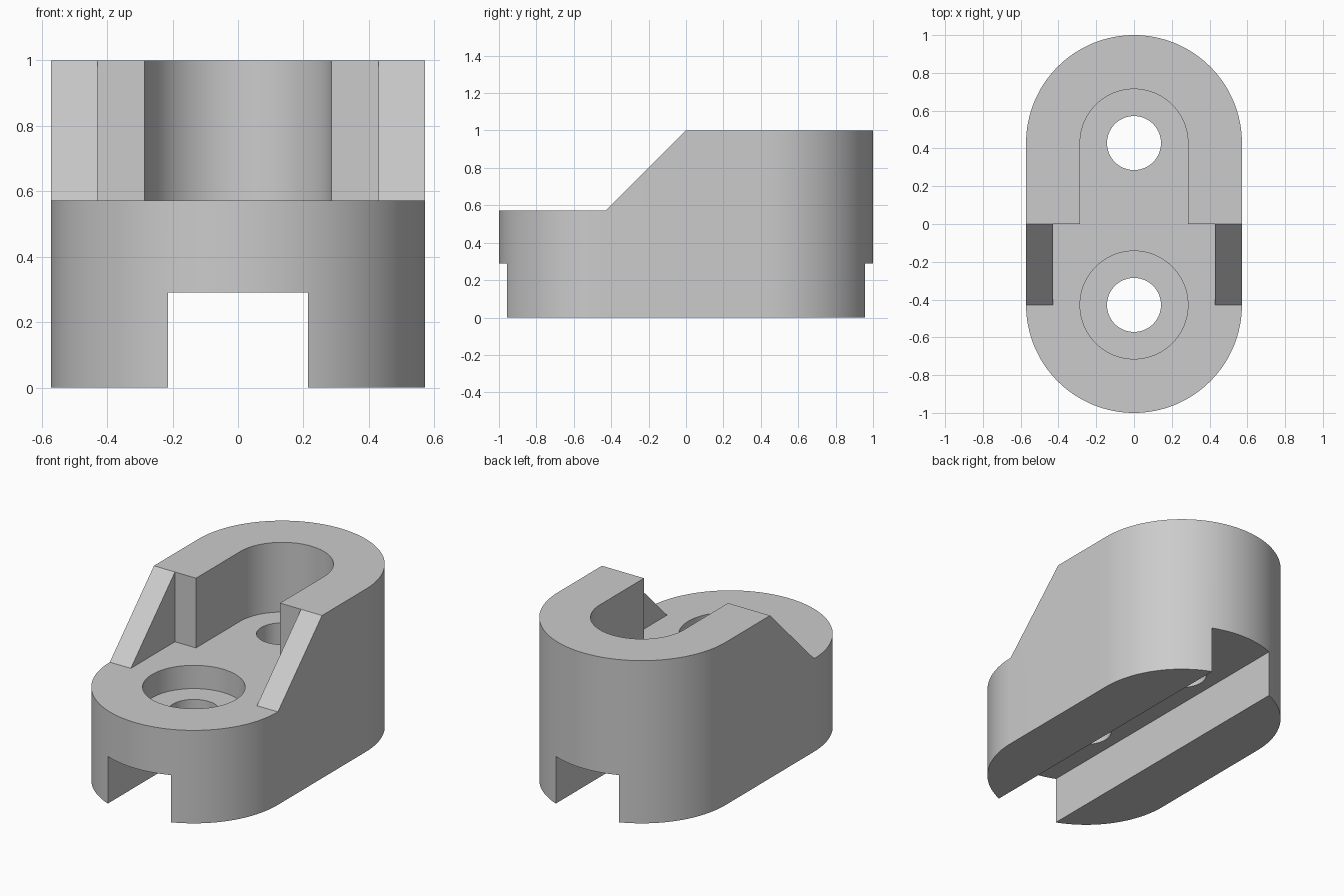
import bpy, bmesh, math
from mathutils import Matrix, Vector

cube = bpy.data.objects.get("Cube")
if cube:
    bpy.data.objects.remove(cube, do_unlink=True)

U = 1 / 7                     # design module
R, CY = 4 * U, 3 * U          # body end radius, centre offset of the ends
FLOOR, SLOT_TOP = 4 * U, 0.29

grey = bpy.data.materials.new("plain_grey")
grey.use_nodes = True
grey.diffuse_color = (0.6, 0.6, 0.6, 1)
grey.node_tree.nodes["Principled BSDF"].inputs["Base Color"].default_value = grey.diffuse_color


def prism(name, points, low, high, matrix=Matrix()):
    """Extrude a 2D outline from low to high along z, then transform it."""
    bm = bmesh.new()
    face = bm.faces.new([bm.verts.new((x, y, low)) for x, y in points])
    top = bmesh.ops.extrude_face_region(bm, geom=[face])["geom"]
    bmesh.ops.translate(bm, vec=Vector((0, 0, high - low)),
                        verts=[v for v in top if isinstance(v, bmesh.types.BMVert)])
    bm.transform(matrix)
    bmesh.ops.recalc_face_normals(bm, faces=bm.faces)
    mesh = bpy.data.meshes.new(name)
    bm.to_mesh(mesh)
    bm.free()
    obj = bpy.data.objects.new(name, mesh)
    mesh.materials.append(grey)
    bpy.context.collection.objects.link(obj)
    return obj


def arc(cy, radius, start, end, steps=64):
    angles = [math.radians(start + (end - start) * i / steps) for i in range(steps + 1)]
    return [(radius * math.cos(a), cy + radius * math.sin(a)) for a in angles]


def circle(cy, radius):
    return arc(cy, radius, 0, 360, 96)[:-1]


def box(x, y0, y1):
    return [(-x, y0), (x, y0), (x, y1), (-x, y1)]


# Rounded block
body = prism("bracket_body", arc(CY, R, 0, 180) + arc(-CY, R, 180, 360), 0, 1)

# Side profile above the low front deck, extruded across x
side = [(-2, FLOOR), (-CY, FLOOR), (0, 1), (0, 2), (-2, 2)]
across = Matrix(((0, 0, 1, 0), (1, 0, 0, 0), (0, 1, 0, 0), (0, 0, 0, 1)))

cutters = [
    prism("slope_cutter", side, -1, 1, across),
    prism("deck_cutter", box(CY, -2, 0), FLOOR, 2),
    prism("pocket_cutter", arc(CY, 2 * U, 0, 180) + [(-2 * U, -0.2), (2 * U, -0.2)], FLOOR, 2),
    prism("counterbore_cutter", circle(-CY, 2 * U), 3 * U, 0.8),
    prism("front_hole_cutter", circle(-CY, U), -1, 2),
    prism("back_hole_cutter", circle(CY, U), -1, 2),
    prism("bottom_slot_cutter", box(1.5 * U, -2, 2), -1, SLOT_TOP),
]

bpy.ops.object.select_all(action="DESELECT")
bpy.context.view_layer.objects.active = body
body.select_set(True)
for cutter in cutters:
    cutter.hide_render = True
    mod = body.modifiers.new(cutter.name, "BOOLEAN")
    mod.operation, mod.solver, mod.object = "DIFFERENCE", "EXACT", cutter
    bpy.ops.object.modifier_apply(modifier=mod.name)
    bpy.data.objects.remove(cutter, do_unlink=True)

# Tidy seams between flat faces, then smooth the round walls
bm = bmesh.new()
bm.from_mesh(body.data)
bmesh.ops.remove_doubles(bm, verts=bm.verts, dist=1e-5)
bmesh.ops.dissolve_limit(bm, angle_limit=math.radians(0.5), verts=bm.verts, edges=bm.edges)
bm.to_mesh(body.data)
bm.free()
bpy.ops.object.shade_smooth_by_angle(angle=math.radians(30))
